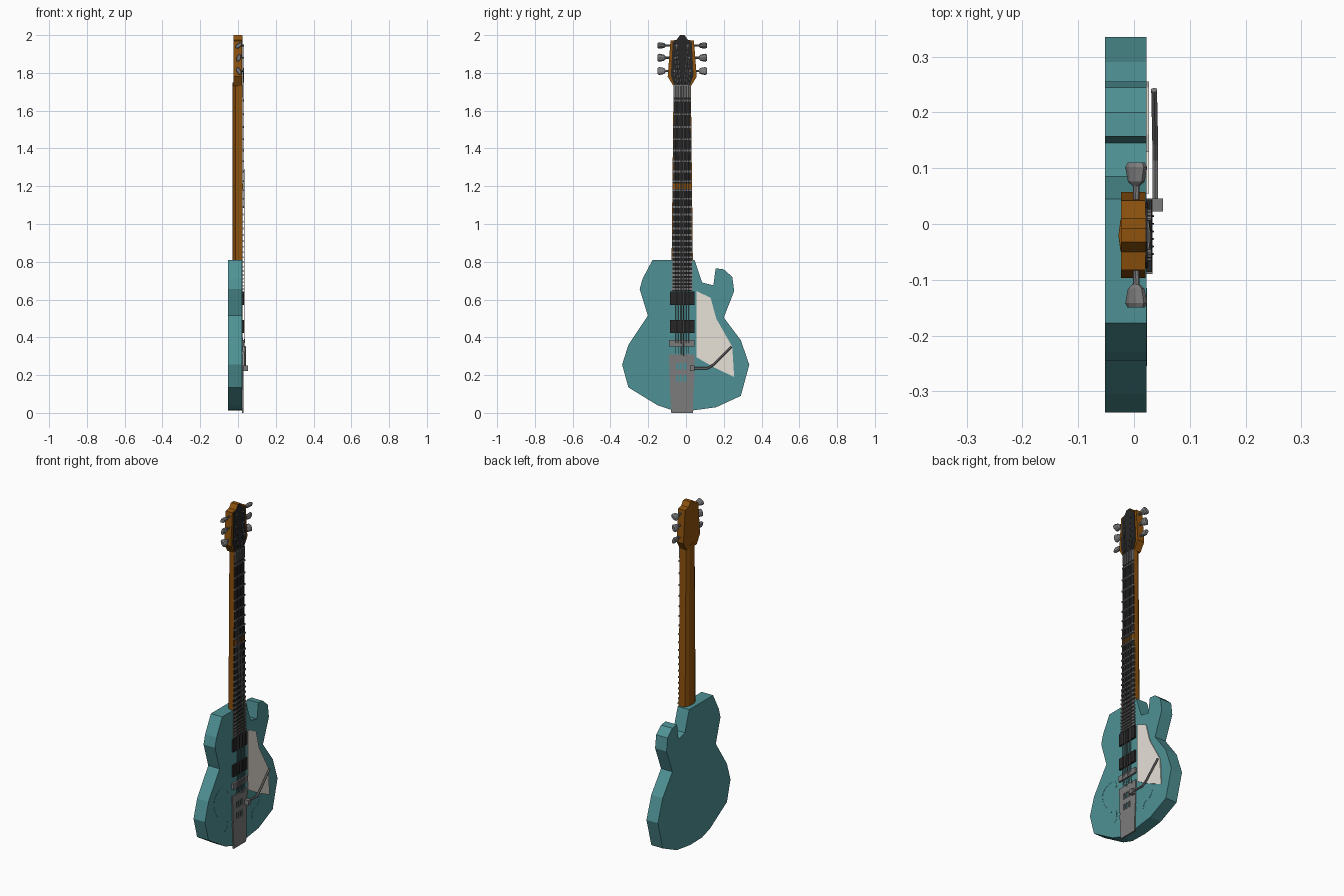
import bpy, bmesh, math
from mathutils import Vector, Matrix

if "Cube" in bpy.data.objects:
    bpy.data.objects.remove(bpy.data.objects["Cube"])

def mat(name, c):
    m = bpy.data.materials.new(name)
    m.diffuse_color = (*c, 1)
    m.use_nodes = True
    m.node_tree.nodes["Principled BSDF"].inputs["Base Color"].default_value = m.diffuse_color
    return m

TEAL = mat("teal paint", (0.078, 0.285, 0.30))
WOOD = mat("brown wood", (0.27, 0.085, 0.004))
BLACK = mat("black", (0.02, 0.02, 0.02))
METAL = mat("grey metal", (0.20, 0.20, 0.20))
CREAM = mat("cream plastic", (0.82, 0.77, 0.70))
CY = -0.02  # centre line of neck and strings

def finish(bm, name, m):
    bmesh.ops.recalc_face_normals(bm, faces=bm.faces)
    me = bpy.data.meshes.new(name)
    bm.to_mesh(me)
    bm.free()
    me.materials.append(m)
    ob = bpy.data.objects.new(name, me)
    bpy.context.collection.objects.link(ob)
    return ob

def add_prism(bm, pts, x0, x1):
    lo = [bm.verts.new((x0, y, z)) for y, z in pts]
    hi = [bm.verts.new((x1, y, z)) for y, z in pts]
    bm.faces.new(lo)
    bm.faces.new(hi)
    for i in range(len(pts)):
        j = (i + 1) % len(pts)
        bm.faces.new((lo[i], lo[j], hi[j], hi[i]))

def prism(name, pts, x0, x1, m):
    bm = bmesh.new()
    add_prism(bm, pts, x0, x1)
    return finish(bm, name, m)

def rect(y0, y1, z0, z1):
    return [(y0, z0), (y1, z0), (y1, z1), (y0, z1)]

def boxes(name, rects, x0, x1, m):
    bm = bmesh.new()
    for r in rects:
        add_prism(bm, rect(*r), x0, x1)
    return finish(bm, name, m)

def rods(name, paths, r, m, sides=5):
    bm = bmesh.new()
    for path in paths:
        for a, b in zip(path, path[1:]):
            a, b = Vector(a), Vector(b)
            d = b - a
            M = Matrix.Translation((a + b) / 2) @ d.to_track_quat('Z', 'Y').to_matrix().to_4x4()
            bmesh.ops.create_cone(bm, cap_ends=True, segments=sides, radius1=r,
                                  radius2=r, depth=d.length, matrix=M)
    return finish(bm, name, m)

# body
prism("body", [(-.177, .81), (.045, .81), (.085, .69), (.145, .675), (.157, .765), (.20, .76),
               (.245, .72), (.255, .645), (.20, .505), (.29, .385), (.335, .255), (.29, .09),
               (.16, .03), (.035, .013), (-.075, .015), (-.15, .04), (-.305, .135),
               (-.338, .255), (-.305, .36), (-.202, .515), (-.245, .655), (-.23, .71)],
      -.052, .022, TEAL)

# neck: half-round section lofted from body to headstock
def half_width(z):
    return .058 - .012 * (z - .64) / 1.09

bm = bmesh.new()
rings = []
for z in (.64, 1.75):
    w = half_width(z)
    ring = [bm.verts.new((.0 - .028 * math.sin(math.pi * i / 6), CY - w * math.cos(math.pi * i / 6), z))
            for i in range(7)]
    ring += [bm.verts.new((.022, CY + w, z)), bm.verts.new((.022, CY - w, z))]
    rings.append(ring)
for i in range(9):
    j = (i + 1) % 9
    bm.faces.new((rings[0][i], rings[0][j], rings[1][j], rings[1][i]))
for r in rings:
    bm.faces.new(r)
finish(bm, "neck", WOOD)

# fingerboard, nut, frets and inlay
a, b = half_width(.645) - .005, half_width(1.735) - .003
prism("fingerboard", [(CY - a, .645), (CY + a, .645), (CY + b, 1.735), (CY - b, 1.735)], .02, .0245, BLACK)
boxes("nut", [(CY - .045, CY + .045, 1.67, 1.735)], .02, .0265, METAL)
frets, n = [], 1
while True:
    z = 1.73 - 1.36 * (1 - 2 ** (-n / 12))
    if z < .655:
        break
    w = half_width(z)
    frets.append((CY - w, CY + w, z - .0045, z + .0045))
    n += 1
boxes("frets", frets, .02, .0285, METAL)
boxes("inlay", [(CY - .05, CY + .05, 1.185, 1.215)], .02, .0255, WOOD)

# headstock with dark face plate
def mirrored(half):
    return [(CY + y, z) for y, z in half] + [(CY - y, z) for y, z in reversed(half)]

prism("headstock", mirrored([(.046, 1.73), (.077, 1.78), (.062, 1.97), (.03, 1.975), (.012, 2.0)]),
      -.023, .021, WOOD)
prism("headstock_face", mirrored([(.042, 1.735), (.06, 1.785), (.05, 1.965), (.028, 1.975), (.012, 1.998)]),
      .02, .0245, BLACK)

# tuners: shaft plus flared flat button, three per side
TUNER_Z = (1.81, 1.88, 1.945)
for side in (-1, 1):
    for k, z in enumerate(TUNER_Z):
        bm = bmesh.new()
        prev = None
        tilt = Matrix.Rotation((-.5, .4, .9)[k], 3, 'Y')
        for d, rx, rz in ((.05, .005, .006), (.088, .005, .007), (.096, .011, .017),
                          (.122, .013, .023), (.13, .009, .018)):
            ring = []
            for i in range(8):
                t = 2 * math.pi * (i + .5) / 8
                p = tilt @ Vector((rx * math.cos(t), 0, rz * math.sin(t)))
                ring.append(bm.verts.new(p + Vector((.004, CY + side * d, z))))
            if prev:
                for i in range(8):
                    j = (i + 1) % 8
                    bm.faces.new((prev[i], prev[j], ring[j], ring[i]))
            else:
                bm.faces.new(ring)
            prev = ring
        bm.faces.new(prev)
        finish(bm, f"tuner_{'left' if side < 0 else 'right'}_{k + 1}", METAL)

# strings and their posts
strings, posts = [], []
for i in range(6):
    u = (i - 2.5) / 2.5
    side = 1 if u > 0 else -1
    k = (0, 1, 2)[int(2.5 - abs(i - 2.5))]
    end = (.027, CY + side * (.042 - .006 * k), TUNER_Z[k])
    strings.append([(.027, CY + u * .034, .30), (.034, CY + u * .034, .37),
                    (.030, CY + u * .034, 1.73), end])
    posts.append([(.02, end[1], end[2]), (.031, end[1], end[2])])
rods("strings", strings, .0018, METAL)
rods("string_posts", posts, .005, METAL, 8)

# pickups and bridge
boxes("pickups", [(-.086, .044, .57, .643), (-.086, .044, .424, .492)], .02, .032, BLACK)
boxes("bridge", [(-.09, .046, .352, .385)], .02, .033, METAL)

# tailpiece: plate with two rows of slots
bars = [(-.09, .046, .265, .31), (-.088, .044, .20, .23), (-.084, .04, .15, .165)]
for z0, z1 in ((.23, .265), (.165, .20)):
    for y0, y1 in ((-.088, -.054), (-.04, -.034), (-.02, -.013), (.002, .044)):
        bars.append((y0, y1, z0, z1))
boxes("tailpiece_frame", bars, .02, .028, METAL)
prism("tailpiece_plate", [(-.078, 0), (.036, 0), (.042, .15), (-.086, .15)], .02, .028, METAL)

# vibrato arm and pivot
boxes("arm_pivot", [(.022, .046, .222, .25)], .026, .052, METAL)
rods("vibrato_arm", [[(.038, .03, .236), (.038, .115, .236), (.038, .145, .255), (.036, .24, .35)]],
     .006, METAL, 6)

# pickguard
prism("pickguard", [(.055, .645), (.13, .61), (.16, .50), (.245, .35), (.255, .19), (.15, .24),
                    (.055, .295)], .022, .0265, CREAM)

# sound holes: thin S-shaped plates swept along a smooth path
def sound_hole(name, pts, m):
    cu = bpy.data.curves.new(name + "_path", 'CURVE')
    cu.dimensions = '3D'
    sp = cu.splines.new('NURBS')
    sp.points.add(len(pts) - 1)
    for p, (y, z) in zip(sp.points, pts):
        p.co = (0, y, z, 1)
    sp.use_endpoint_u = True
    sp.order_u = 3
    sp.resolution_u = 4
    tmp = bpy.data.objects.new(name + "_path", cu)
    path = [v.co.copy() for v in tmp.to_mesh().vertices]
    tmp.to_mesh_clear()
    bpy.data.objects.remove(tmp)
    left, right = [], []
    for i, p in enumerate(path):
        d = (path[min(i + 1, len(path) - 1)] - path[max(i - 1, 0)]).normalized()
        w = .005 + .006 * math.sin(math.pi * i / (len(path) - 1))
        left.append((p.y - d.z * w, p.z + d.y * w))
        right.append((p.y + d.z * w, p.z - d.y * w))
    prism(name, left + right[::-1], .021, .0232, m)

hole = [(-.12, .34), (-.13, .385), (-.19, .395), (-.25, .35), (-.235, .27), (-.19, .22),
        (-.12, .20), (-.125, .125), (-.15, .13)]
sound_hole("sound_hole_left", hole, TEAL)
sound_hole("sound_hole_right", [(.10, .11), (.10, .15), (.16, .16), (.175, .21), (.175, .235)], TEAL)
